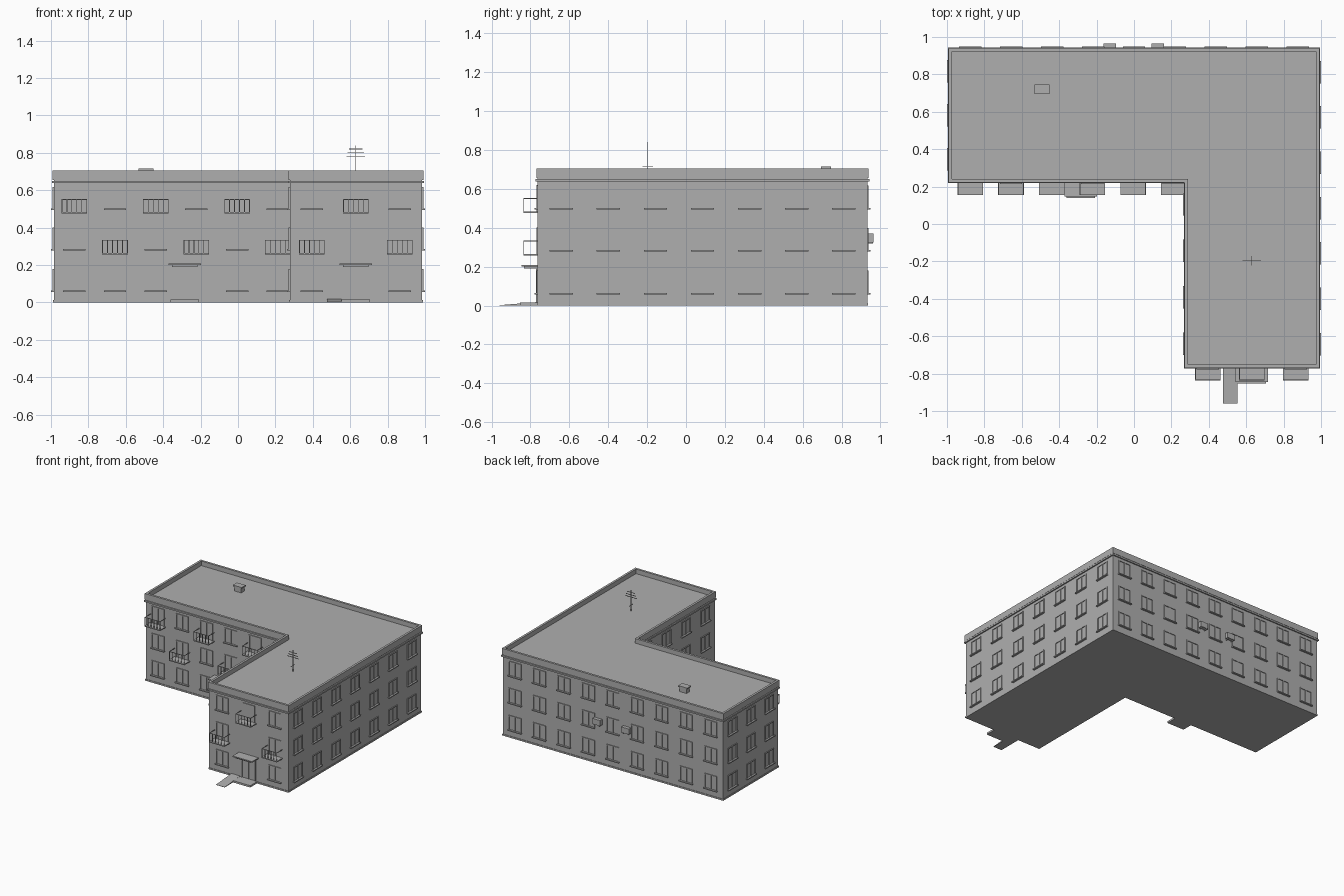
import bpy, bmesh
from mathutils import Matrix, Vector

old = bpy.data.objects.get("Cube")
if old:
    bpy.data.objects.remove(old, do_unlink=True)

grey = bpy.data.materials.new("concrete grey")
grey.use_nodes = True
tone = (0.43, 0.43, 0.43, 1)
grey.diffuse_color = tone
grey.node_tree.nodes["Principled BSDF"].inputs["Base Color"].default_value = tone


def finish(name, bm):
    bmesh.ops.recalc_face_normals(bm, faces=bm.faces)
    mesh = bpy.data.meshes.new(name)
    bm.to_mesh(mesh)
    bm.free()
    mesh.materials.append(grey)
    obj = bpy.data.objects.new(name, mesh)
    bpy.context.scene.collection.objects.link(obj)
    return obj


def box(bm, x0, x1, y0, y1, z0, z1):
    size = Vector((abs(x1 - x0), abs(y1 - y0), z1 - z0))
    mid = Vector((x0 + x1, y0 + y1, z0 + z1)) / 2
    m = Matrix.Translation(mid) @ Matrix.Diagonal(size).to_4x4()
    return bmesh.ops.create_cube(bm, size=1, matrix=m)["verts"]


class Facade:
    """A wall plane: u runs along it, d is the distance out from it."""

    def __init__(self, along_x, sign, plane):
        self.along_x, self.sign, self.plane = along_x, sign, plane

    def box(self, bm, u0, u1, d0, d1, z0, z1):
        a, b = self.plane + self.sign * d0, self.plane + self.sign * d1
        if self.along_x:
            return box(bm, u0, u1, a, b, z0, z1)
        return box(bm, a, b, u0, u1, z0, z1)


# L-shaped footprint, offset outwards by d
L, R, F, B, INX, INY = -0.985, 0.985, -0.763, 0.933, 0.277, 0.228


def outline(d):
    return [(L - d, INY - d), (INX - d, INY - d), (INX - d, F - d),
            (R + d, F - d), (R + d, B + d), (L - d, B + d)]


def l_block(name, d, z0, z1):
    bm = bmesh.new()
    face = bm.faces.new([bm.verts.new((x, y, z0)) for x, y in outline(d)])
    top = bmesh.ops.extrude_face_region(bm, geom=[face])["geom"]
    bmesh.ops.translate(bm, vec=(0, 0, z1 - z0),
                        verts=[v for v in top if isinstance(v, bmesh.types.BMVert)])
    return finish(name, bm)


def l_ring(name, d_in, d_out, z0, z1):
    bm = bmesh.new()
    loops = [[bm.verts.new((x, y, z)) for x, y in outline(d)]
             for d, z in ((d_in, z0), (d_out, z0), (d_out, z1), (d_in, z1))]
    for k in range(4):
        a, b = loops[k], loops[(k + 1) % 4]
        for i in range(6):
            j = (i + 1) % 6
            bm.faces.new((a[i], a[j], b[j], b[i]))
    return finish(name, bm)


ROOF, TOP = 0.668, 0.705
l_block("walls_and_roof", 0, 0, ROOF)
l_block("plinth", 0.004, 0, 0.012)
l_ring("parapet", -0.012, 0.006, 0.655, TOP)
l_ring("cornice", -0.004, 0.010, 0.638, 0.650)

bar_front = Facade(True, -1, INY)
wing_front = Facade(True, -1, F)
back = Facade(True, 1, B)
right_side = Facade(False, 1, R)
left_side = Facade(False, -1, L)
inner_side = Facade(False, -1, INX)


def spread(a, b, n):
    return [a + (b - a) * (i + 0.5) / n for i in range(n)]


ROWS = (0.065, 0.285, 0.503)
frames, sills = bmesh.new(), bmesh.new()


def window(f, u, z, w=0.112, h=0.115, sill=True):
    t = 0.007
    f.box(frames, u - w / 2, u - w / 2 + t, -0.002, 0.006, z, z + h)
    f.box(frames, u + w / 2 - t, u + w / 2, -0.002, 0.006, z, z + h)
    f.box(frames, u - w / 2, u + w / 2, -0.002, 0.006, z + h - t, z + h)
    f.box(frames, u - 0.004, u + 0.004, -0.002, 0.005, z, z + h)
    if sill:
        f.box(sills, u - 0.06, u + 0.06, -0.002, 0.015, z - 0.008, z)


# Plain window grids
for f, cols in ((back, spread(L, R, 9)), (right_side, spread(F, B, 7)),
                (left_side, spread(INY, B, 3)), (inner_side, spread(F, INY, 4))):
    for u in cols:
        for z in ROWS:
            window(f, u, z)


def balcony(f, u, z):
    w, depth, h, t = 0.0685, 0.073, 0.077, 0.002
    slab, rail = bmesh.new(), bmesh.new()
    f.box(slab, u - w, u + w, -0.002, depth, z, z + 0.008)
    finish("balcony_floor", slab)
    f.box(rail, u - w, u + w, depth - 2 * t, depth, z + h - 2 * t, z + h)
    for s in (-1, 1):
        f.box(rail, u + s * w, u + s * (w - 2 * t), 0, depth, z + h - 2 * t, z + h)
    for i in range(6):
        p = u - w + t + i * (2 * w - 2 * t) / 5
        f.box(rail, p - t, p + t, depth - 2 * t, depth, z, z + h)
    finish("balcony_railing", rail)
    # Tall door opening onto the balcony
    window(f, u, z + 0.008, h=0.137, sill=False)


# Front faces alternate balconies and windows, with a door at ground level
bar_cols = [-0.875 + 0.2175 * i for i in range(6)]
wing_cols = [0.395, 0.63, 0.865]
for f, cols, door_col, parity in ((bar_front, bar_cols, 3, 0), (wing_front, wing_cols, 1, 1)):
    for i, u in enumerate(cols):
        if i != door_col:
            window(f, u, ROWS[0])
        if i % 2 == parity:
            balcony(f, u, 0.475)
            if f is bar_front:
                window(f, u, ROWS[1])
        else:
            balcony(f, u, 0.257)
            window(f, u, ROWS[2])
finish("window_frames", frames)
finish("window_sills", sills)


# Entrances: door, canopy and step
def entrance(f, u):
    bm = bmesh.new()
    for s in (-1, 1):
        f.box(bm, u + s * 0.064, u + s * 0.056, -0.002, 0.008, 0, 0.19)
    f.box(bm, u - 0.064, u + 0.064, -0.002, 0.008, 0.182, 0.19)
    f.box(bm, u - 0.003, u + 0.003, -0.002, 0.005, 0.015, 0.185)
    finish("entrance_door", bm)
    bm = bmesh.new()
    f.box(bm, u - 0.087, u + 0.087, -0.002, 0.082, 0.2, 0.209)
    f.box(bm, u - 0.068, u + 0.068, -0.002, 0.07, 0.19, 0.2)
    finish("entrance_canopy", bm)
    bm = bmesh.new()
    f.box(bm, u - 0.077, u + 0.077, -0.002, 0.09, 0, 0.015)
    finish("entrance_step", bm)


entrance(bar_front, -0.285)
entrance(wing_front, 0.63)

# Ramp beside the wing entrance, sloping down to the ground
bm = bmesh.new()
for v in wing_front.box(bm, 0.475, 0.553, 0, 0.197, 0, 0.018):
    if v.co.y < F - 0.1 and v.co.z > 0.01:
        v.co.z = 0.002
finish("entrance_ramp", bm)

# Air conditioning units on the back
for u in (-0.13, 0.127):
    bm = bmesh.new()
    back.box(bm, u - 0.034, u + 0.034, 0.004, 0.032, 0.325, 0.37)
    for s in (-0.022, 0.022):
        back.box(bm, u + s - 0.003, u + s + 0.003, -0.002, 0.03, 0.318, 0.325)
    finish("air_conditioner", bm)

# Roof vent with a cap
bm = bmesh.new()
box(bm, -0.523, -0.462, 0.70, 0.74, ROOF, 0.706)
box(bm, -0.532, -0.453, 0.694, 0.746, 0.706, 0.716)
finish("roof_vent", bm)

# Antenna
bm = bmesh.new()
ax, ay, t = 0.63, -0.197, 0.002
box(bm, ax - t, ax + t, ay - t, ay + t, ROOF, 0.84)
for z, half in ((0.82, 0.036), (0.80, 0.044), (0.782, 0.05)):
    box(bm, ax - half, ax + half, ay - t, ay + t, z - t, z + t)
box(bm, ax - t, ax + t, ay - 0.026, ay + 0.026, 0.715, 0.718)
finish("antenna", bm)
